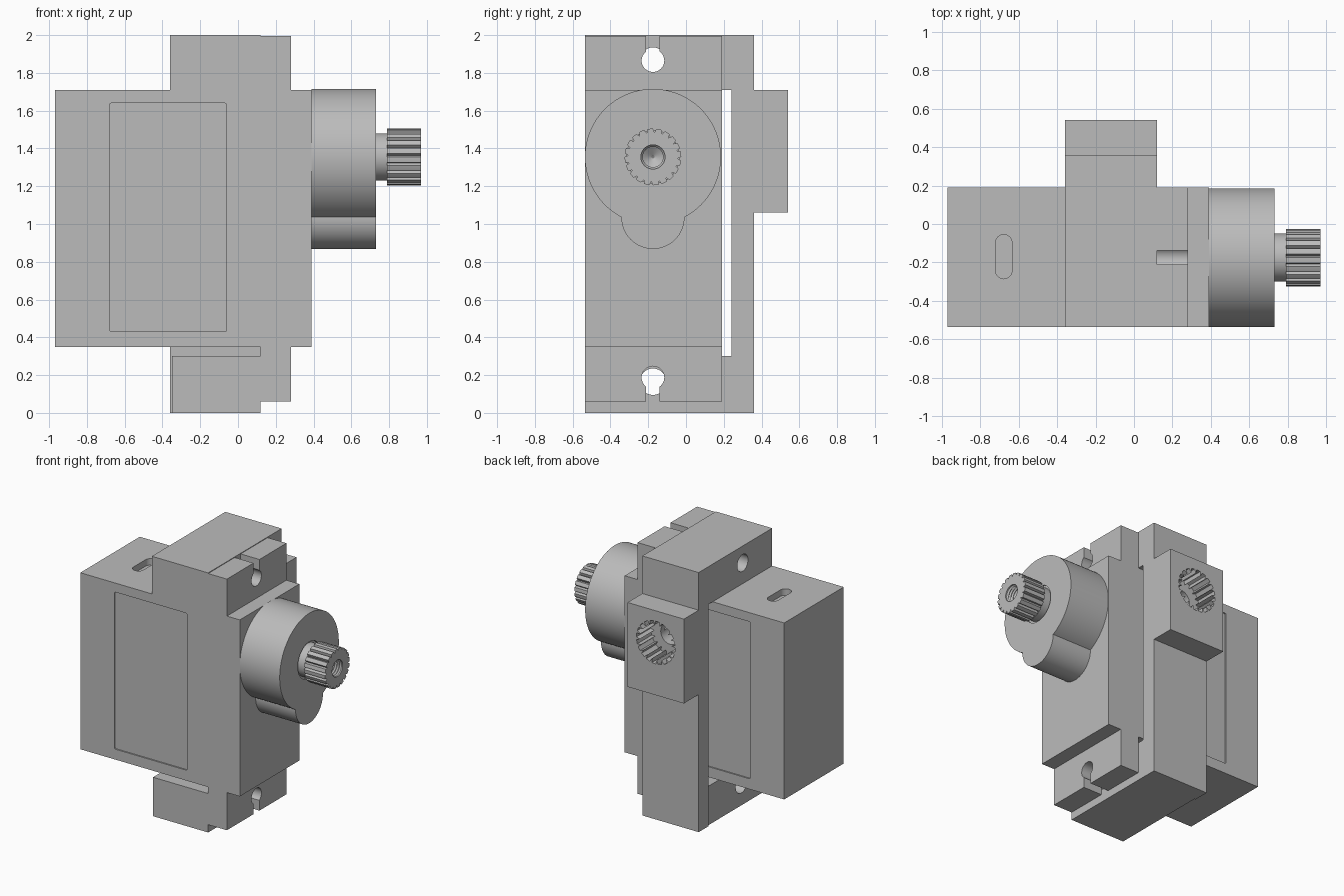
import bpy, bmesh
from math import cos, sin, pi

cube = bpy.data.objects.get("Cube")
if cube:
    bpy.data.objects.remove(cube, do_unlink=True)

grey = bpy.data.materials.new("plain grey")
grey.use_nodes = True
colour = (0.5, 0.5, 0.5, 1)
grey.diffuse_color = colour
grey.node_tree.nodes["Principled BSDF"].inputs["Base Color"].default_value = colour
parts = []
MID = -0.175        # depth of the main centre line
SHAFT_Z = 1.355
FRONT, BACK = -0.535, 0.19


def loft(name, axis, rings):
    """Join matching outlines placed at positions along an axis and cap the ends."""
    place = {"x": lambda a, b, t: (t, a, b),
             "y": lambda a, b, t: (a, t, b),
             "z": lambda a, b, t: (a, b, t)}[axis]
    bm = bmesh.new()
    loops = [[bm.verts.new(place(a, b, t)) for a, b in pts] for t, pts in rings]
    n = len(loops[0])
    for low, high in zip(loops, loops[1:]):
        for i in range(n):
            j = (i + 1) % n
            bm.faces.new((low[i], low[j], high[j], high[i]))
    bm.faces.new(loops[0])
    bm.faces.new(loops[-1])
    bmesh.ops.recalc_face_normals(bm, faces=bm.faces)
    mesh = bpy.data.meshes.new(name)
    bm.to_mesh(mesh)
    bm.free()
    mesh.materials.append(grey)
    obj = bpy.data.objects.new(name, mesh)
    bpy.context.collection.objects.link(obj)
    return obj


def prism(name, axis, pts, lo, hi):
    return loft(name, axis, [(lo, pts), (hi, pts)])


def rect(a0, a1, b0, b1):
    return [(a0, b0), (a1, b0), (a1, b1), (a0, b1)]


def box(name, x0, x1, y0, y1, z0, z1):
    return prism(name, "z", rect(x0, x1, y0, y1), z0, z1)


def circle(a, b, r, n=48):
    return [(a + r * cos(2 * pi * i / n), b + r * sin(2 * pi * i / n)) for i in range(n)]


def spline(a, b, r, depth, teeth=20):
    """Round outline with a narrow groove after each tooth."""
    pts = []
    for i in range(teeth):
        for f, rad in ((0, r), (0.3, r), (0.6, r), (0.8, r - depth)):
            ang = 2 * pi * (i + f) / teeth
            pts.append((a + rad * cos(ang), b + rad * sin(ang)))
    return pts


def rounded(a0, a1, b0, b1, r, n=8):
    pts = []
    corners = ((a1 - r, b1 - r), (a0 + r, b1 - r), (a0 + r, b0 + r), (a1 - r, b0 + r))
    for k, (a, b) in enumerate(corners):
        for i in range(n + 1):
            ang = (k + i / n) * pi / 2
            pts.append((a + r * cos(ang), b + r * sin(ang)))
    return pts


def finish(obj, cutters=(), joins=()):
    """Apply the boolean parts, then remove them."""
    for tool, op in [(j, "UNION") for j in joins] + [(c, "DIFFERENCE") for c in cutters]:
        tool.hide_render = True
        mod = obj.modifiers.new("shape", "BOOLEAN")
        mod.operation, mod.solver, mod.object = op, "EXACT", tool
        bpy.context.view_layer.update()
        graph = bpy.context.evaluated_depsgraph_get()
        mesh = bpy.data.meshes.new_from_object(obj.evaluated_get(graph))
        obj.modifiers.clear()
        obj.data = mesh
        bpy.data.objects.remove(tool, do_unlink=True)
    parts.append(obj)


# Motor case with a shallow panel on both sides and a cable slot on top
panel = rounded(-0.68, -0.06, 0.43, 1.64, 0.01, 2)
finish(box("motor_case", -0.97, 0.39, FRONT, BACK, 0.35, 1.71), [
    prism("front_panel_cut", "y", panel, FRONT - 0.1, FRONT + 0.01),
    prism("back_panel_cut", "y", panel, BACK - 0.01, BACK + 0.02),
    prism("cable_slot_cut", "z", rounded(-0.72, -0.635, -0.285, -0.055, 0.042), 1.66, 1.8)])

# Mounting ears with keyhole slots open at the ends
for name, z0, z1, hole, s0, s1 in (("upper_ear", 1.71, 1.995, 1.865, 1.865, 2.1),
                                   ("lower_ear", 0.06, 0.35, 0.187, 0, 0.187)):
    finish(box(name, 0.12, 0.28, FRONT, BACK, z0, z1), [
        prism("ear_hole", "x", circle(MID, hole, 0.06), 0, 0.4),
        box("ear_slot", 0, 0.4, MID - 0.036, MID + 0.036, s0, s1)])

# Bracket: back wall with an upper arm, and a slightly narrower lower arm
wall = [(0.24, 0), (0.36, 0), (0.36, 2), (FRONT, 2), (FRONT, 1.71), (0.24, 1.71)]
hub_z = 1.465
finish(prism("bracket_wall", "x", wall, -0.36, 0.12), [
    prism("upper_hole", "x", circle(MID, 1.87, 0.065), -0.5, 0.2),
    prism("wall_bore", "y", circle(-0.12, hub_z, 0.08), 0.2, 0.4)])
finish(box("bracket_lower_arm", -0.35, 0.12, FRONT, 0.24, 0, 0.30), [
    prism("lower_hole", "x", circle(MID, 0.165, 0.07), -0.5, 0.2)])

# Splined socket block on the back of the bracket
finish(box("socket_block", -0.36, 0.12, 0.36, 0.54, 1.06, 1.71), [
    prism("socket_cut", "y", spline(-0.12, hub_z, 0.165, 0.03), 0.365, 0.6),
    prism("socket_bore", "y", circle(-0.12, hub_z, 0.08), 0.3, 0.5)])

# Gear cover: large round drum with a small lobe below
finish(prism("gear_cover", "x", circle(MID, SHAFT_Z, 0.36, 96), 0.39, 0.73),
       [prism("collar_recess", "x", circle(MID, SHAFT_Z, 0.14), 0.715, 0.8)],
       [prism("cover_lobe", "x", circle(MID, 1.035, 0.167, 64), 0.39, 0.73)])

# Output shaft: collar and splined head with a threaded screw hole
finish(prism("shaft_collar", "x", circle(MID, SHAFT_Z, 0.125), 0.71, 0.80))
thread = [(0.80, 0.005), (0.84, 0.062)]
for i in range(6):
    thread += [(0.85 + i * 0.02, 0.054), (0.86 + i * 0.02, 0.064)]
thread.append((1.0, 0.064))
finish(prism("shaft_spline", "x", spline(MID, SHAFT_Z, 0.15, 0.02), 0.79, 0.97),
       [loft("screw_hole", "x", [(x, circle(MID, SHAFT_Z, r, 32)) for x, r in thread])])

# Smooth the round surfaces, keeping real edges sharp
bpy.ops.object.select_all(action="DESELECT")
for part in parts:
    part.select_set(True)
bpy.context.view_layer.objects.active = parts[0]
bpy.ops.object.shade_smooth_by_angle(angle=pi / 7)
